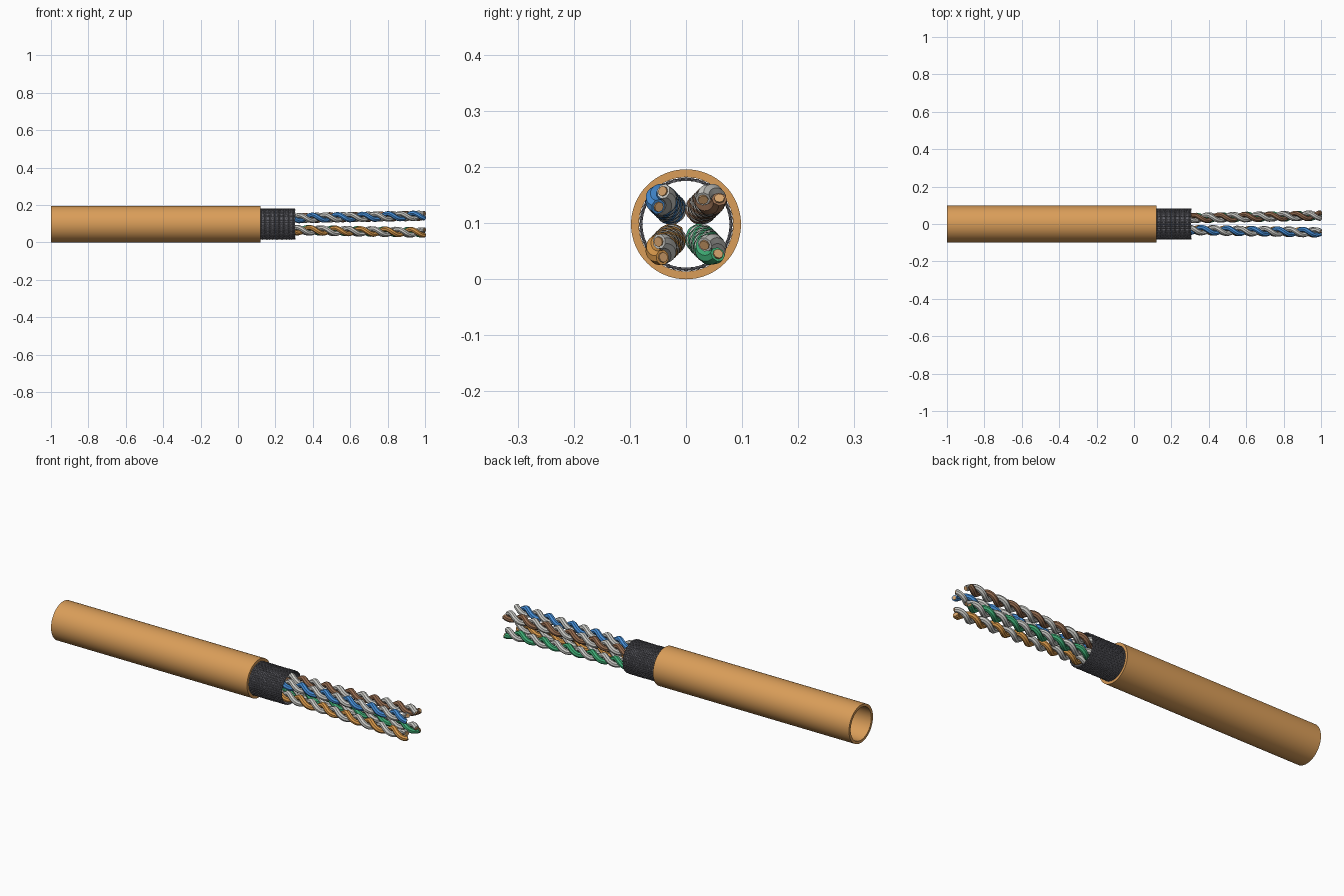
import bpy, math
from math import sin, cos, pi, radians

cube = bpy.data.objects.get("Cube")
if cube:
    bpy.data.objects.remove(cube, do_unlink=True)

AXIS_Z = 0.098


def material(name, r, g, b):
    m = bpy.data.materials.new(name)
    m.use_nodes = True
    m.diffuse_color = (r, g, b, 1)
    bsdf = m.node_tree.nodes["Principled BSDF"]
    bsdf.inputs["Base Color"].default_value = (r, g, b, 1)
    bsdf.inputs["Roughness"].default_value = 0.6
    return m


jacket_mat = material("jacket orange", 0.70, 0.34, 0.10)
braid_mat = material("braid grey", 0.13, 0.13, 0.15)
white_mat = material("wire white", 0.60, 0.60, 0.57)
blue_mat = material("wire blue", 0.06, 0.27, 0.68)
brown_mat = material("wire brown", 0.30, 0.15, 0.08)
orange_mat = material("wire orange", 0.70, 0.32, 0.07)
green_mat = material("wire green", 0.05, 0.42, 0.18)
copper_mat = material("copper", 0.66, 0.36, 0.15)


def smooth(obj):
    bpy.ops.object.select_all(action="DESELECT")
    obj.select_set(True)
    bpy.context.view_layer.objects.active = obj
    bpy.ops.object.shade_smooth_by_angle(angle=radians(40))


def tube(name, x0, x1, inner, outer, mat, sides=64):
    """Hollow pipe along x, from a four point profile swept round the axis."""
    profile = [(x0, outer), (x1, outer), (x1, inner), (x0, inner)]
    verts, faces = [], []
    for i in range(sides):
        a = 2 * pi * i / sides
        verts += [(x, r * cos(a), AXIS_Z + r * sin(a)) for x, r in profile]
        j = (i + 1) % sides
        for k in range(4):
            n = (k + 1) % 4
            faces.append((i * 4 + k, i * 4 + n, j * 4 + n, j * 4 + k))
    mesh = bpy.data.meshes.new(name)
    mesh.from_pydata(verts, [], faces)
    mesh.materials.append(mat)
    obj = bpy.data.objects.new(name, mesh)
    bpy.context.collection.objects.link(obj)
    smooth(obj)
    # Face the surface outwards
    bpy.ops.object.mode_set(mode="EDIT")
    bpy.ops.mesh.select_all(action="SELECT")
    bpy.ops.mesh.normals_make_consistent(inside=False)
    bpy.ops.object.mode_set(mode="OBJECT")


def strands(name, paths, radius, mat, resolution, closed=False):
    """Round strands along the given paths, joined in one mesh."""
    curve = bpy.data.curves.new(name, "CURVE")
    curve.dimensions = "3D"
    curve.bevel_depth = radius
    curve.bevel_resolution = resolution
    curve.use_fill_caps = True
    for path in paths:
        spline = curve.splines.new("POLY")
        spline.points.add(len(path) - 1)
        for point, co in zip(spline.points, path):
            point.co = (*co, 1)
        spline.use_cyclic_u = closed
    curve.materials.append(mat)
    obj = bpy.data.objects.new(name, curve)
    bpy.context.collection.objects.link(obj)
    bpy.ops.object.select_all(action="DESELECT")
    obj.select_set(True)
    bpy.context.view_layer.objects.active = obj
    bpy.ops.object.convert(target="MESH")
    smooth(bpy.context.object)


def around(x, r, a):
    return (x, r * cos(a), AXIS_Z + r * sin(a))


# Outer jacket and the thin sleeve under the braid
tube("outer_jacket", -1, 0.12, 0.084, 0.098, jacket_mat)
tube("shield_sleeve", 0.1, 0.305, 0.0775, 0.0795, braid_mat)

# Woven shield: lengthwise strands and rings pass over and under each other
LONG, RINGS, PITCH = 48, 23, 0.009
WEAVE_R, WAVE, X0 = 0.0805, 0.0015, 0.105
long_paths, ring_paths = [], []
for i in range(LONG):
    a = 2 * pi * i / LONG
    steps = RINGS * 2 + i % 2
    long_paths.append([
        around(X0 + PITCH * (k / 2 - 0.5),
               WEAVE_R + WAVE * cos(pi * (k / 2 - 0.5 + i)), a)
        for k in range(steps)])
for j in range(RINGS):
    ring_paths.append([
        around(X0 + PITCH * j,
               WEAVE_R - WAVE * cos(pi * (k / 2 + j)), pi * k / LONG)
        for k in range(LONG * 2)])
strands("braid_long_strands", long_paths, 0.0022, braid_mat, 1)
strands("braid_rings", ring_paths, 0.0022, braid_mat, 1, closed=True)

# Twisted pairs, spreading towards the stripped end
TWIST, ORBIT, WIRE_R, START, END = 0.135, 0.0145, 0.0138, 0.1, 0.997


def spread(x):
    """Sideways distance of a pair from the cable axis."""
    if x < 0.31:
        return 0.026 + 0.006 * (x - START) / (0.31 - START)
    return 0.032 + 0.013 * (x - 0.31) / (1 - 0.31)


def wire_path(side_y, side_z, end_angle, x0, x1, count):
    path = []
    for k in range(count):
        x = x0 + (x1 - x0) * k / (count - 1)
        a = end_angle + 2 * pi * (x - END) / TWIST
        d = spread(x)
        path.append((x, side_y * d + ORBIT * cos(a),
                     AXIS_Z + side_z * d + ORBIT * sin(a)))
    return path


pairs = [
    ("blue", blue_mat, -1, 1, 251),
    ("brown", brown_mat, 1, 1, 0),
    ("orange", orange_mat, -1, -1, -78),
    ("green", green_mat, 1, -1, -37),
]
for name, mat, sy, sz, degrees in pairs:
    for label, colour, turn in ((name, mat, 0), (name + "_mate", white_mat, pi)):
        angle = radians(degrees) + turn
        strands(label + "_wire", [wire_path(sy, sz, angle, START, END, 150)],
                WIRE_R, colour, 2)
        strands(label + "_conductor", [wire_path(sy, sz, angle, END - 0.01, 1, 4)],
                0.0092, copper_mat, 2)
